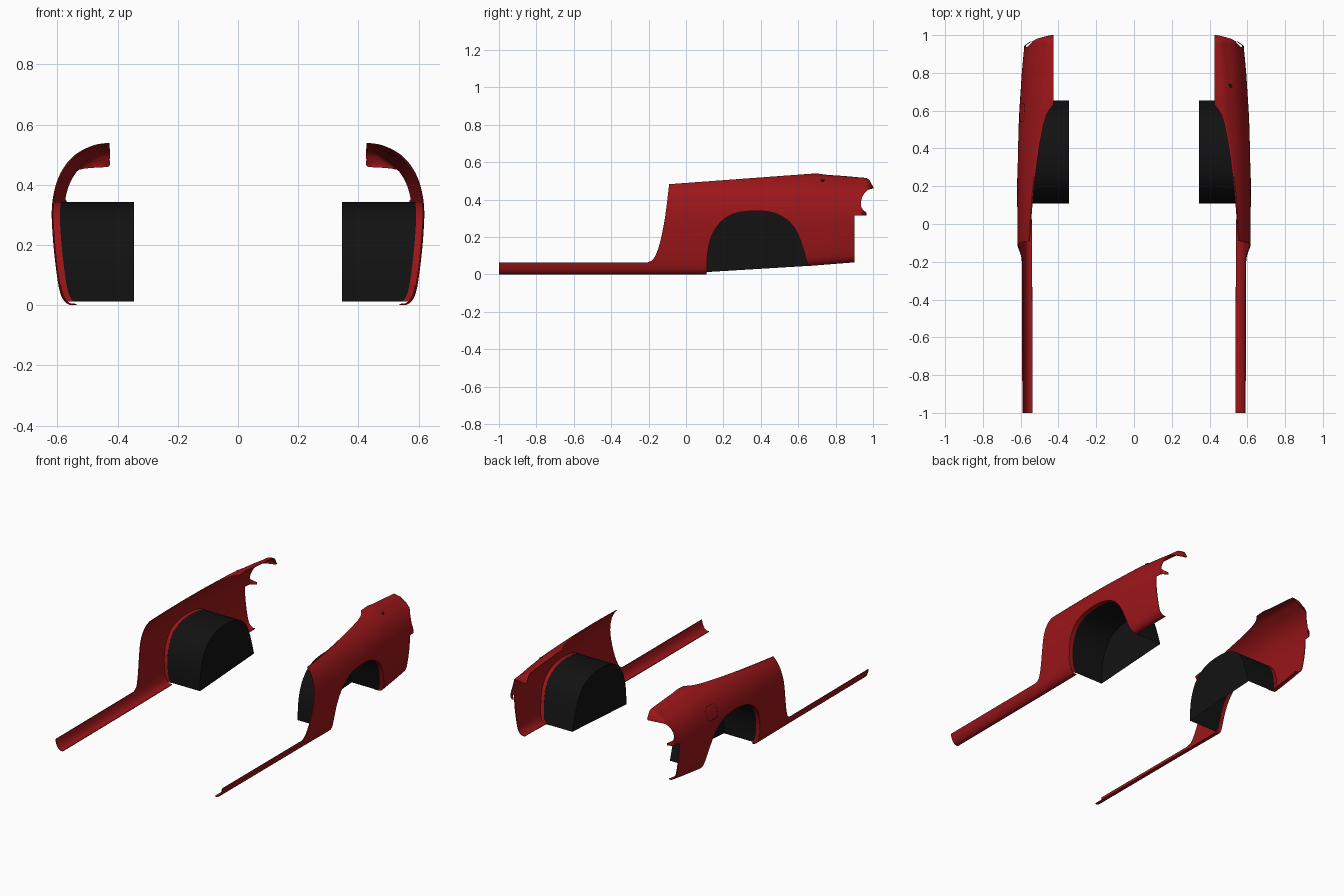
import bpy, math

if "Cube" in bpy.data.objects:
    bpy.data.objects.remove(bpy.data.objects["Cube"])


def material(name, rgb):
    m = bpy.data.materials.new(name)
    m.diffuse_color = (*rgb, 1)
    m.use_nodes = True
    m.node_tree.nodes["Principled BSDF"].inputs["Base Color"].default_value = m.diffuse_color
    return m


RED = material("red_paint", (0.33, 0.008, 0.01))
BLACK = material("black_plastic", (0.006, 0.006, 0.006))


def smooth_line(pts, n=4):
    """Catmull-Rom curve through 2D points."""
    p = [pts[0]] + list(pts) + [pts[-1]]
    out = []
    for i in range(1, len(p) - 2):
        a, b, c, d = p[i - 1:i + 3]
        for k in range(n):
            t = k / n
            out.append(tuple(0.5 * (2 * b[j] + (c[j] - a[j]) * t
                       + (2 * a[j] - 5 * b[j] + 4 * c[j] - d[j]) * t * t
                       + (3 * b[j] - a[j] - 3 * c[j] + d[j]) * t ** 3) for j in (0, 1)))
    return out + [tuple(pts[-1])]


def lerp(table, v):
    """Piecewise linear lookup in sorted (key, value) pairs."""
    if v <= table[0][0]:
        return table[0][1]
    for (a, fa), (b, fb) in zip(table, table[1:]):
        if v <= b:
            return fa + (fb - fa) * (v - a) / (b - a)
    return table[-1][1]


def new_object(name, verts, faces, mat):
    me = bpy.data.meshes.new(name)
    me.from_pydata(verts, [], faces)
    me.update()
    ob = bpy.data.objects.new(name, me)
    bpy.context.collection.objects.link(ob)
    if mat:
        me.materials.append(mat)
    return ob


def loft(name, rows, mat, extra=()):
    n = len(rows[0])
    faces = [(i * n + j, i * n + j + 1, (i + 1) * n + j + 1, (i + 1) * n + j)
             for i in range(len(rows) - 1) for j in range(n - 1)]
    return new_object(name, [v for r in rows for v in r], faces + list(extra), mat)


def finish(ob, angle=35):
    """Apply modifiers and smooth the surface."""
    bpy.ops.object.select_all(action='DESELECT')
    ob.select_set(True)
    bpy.context.view_layer.objects.active = ob
    bpy.ops.object.convert(target='MESH')
    bpy.ops.object.shade_smooth_by_angle(angle=math.radians(angle))


def thicken(ob, t):
    s = ob.modifiers.new("thickness", 'SOLIDIFY')
    s.thickness, s.offset = t, 0


def mirror(ob):
    ob.modifiers.new("mirror", 'MIRROR').use_mirror_merge = False


# Body cross-section (x, z) and how it changes along the length
SECTION = smooth_line([(.543, .003), (.562, .004), (.58, .02), (.592, .05), (.602, .11),
                       (.612, .2), (.617, .29), (.614, .35), (.600, .41), (.575, .46),
                       (.538, .50), (.485, .53), (.427, .538)], 4)
SHIFT = [(-1, -.006), (-.25, -.004), (.2, 0), (.4, -.003), (.6, -.012), (.8, -.025), (.93, -.037)]
TOP = [(.7, .538), (.76, .530), (.83, .526), (.965, .514), (.98, .503), (1.0, .465)]
BOTTOM = [(.1, 0), (.65, .045), (.9, .065)]
CAP = [(.93, .62), (.94, .585), (.95, .570), (.965, .547), (.98, .51), (.99, .475), (1.0, .43)]


def section(y):
    out = []
    for x, z in SECTION:
        x += lerp(SHIFT, y) * min(1, (x - .425) / .1)
        if z > .3:
            z = .3 + (z - .3) * (lerp(TOP, y) - .3) / .238
        else:
            z += lerp(BOTTOM, y) * (1 - z / .3)
        out.append((min(x, lerp(CAP, y)), y, z))
    return out


def skin_x(y, z):
    return lerp([(p[2], p[0]) for p in section(y)], z)


# Side outline (y, z) that trims the skin
ARCH = smooth_line([(.11, .012), (.111, .08), (.122, .16), (.15, .235), (.20, .295), (.27, .33),
                    (.37, .342), (.46, .333), (.53, .302), (.58, .252), (.61, .19),
                    (.63, .13), (.645, .08), (.655, .045)], 4)
FRONT = smooth_line([(-.205, .065), (-.175, .082), (-.15, .135), (-.13, .21), (-.11, .32), (-.09, .483)])
LAMP = smooth_line([(1.0, .46), (.97, .45), (.945, .42), (.935, .38), (.942, .352), (.965, .33)])
outline = ([(-1.05, -.05), (-1.05, .065)] + FRONT + [(.70, .541), (.70, .6), (1.05, .6), (1.05, .46)]
           + LAMP + [(.965, .315), (.90, .315), (.90, -.05), (.656, -.05)] + ARCH[::-1] + [(.11, -.05)])
n = len(outline)
trim = new_object("trim_helper", [(.3, *p) for p in outline] + [(.8, *p) for p in outline],
                  [tuple(range(n))[::-1], tuple(range(n, 2 * n))]
                  + [(i, (i + 1) % n, n + (i + 1) % n, n + i) for i in range(n)], None)
trim.hide_render = True

# Quarter panels with sills
stations = [-1, -.8, -.6, -.4] + [-.25 + .05 * i for i in range(24)] + \
           [.93, .94, .95, .957, .965, .972, .98, .985, .99, .995, 1.0]
panel = loft("quarter_panels", [section(y) for y in stations], RED)
thicken(panel, .004)
b = panel.modifiers.new("trim", 'BOOLEAN')
b.operation, b.solver, b.object = 'INTERSECT', 'EXACT', trim
mirror(panel)
finish(panel)
bpy.data.objects.remove(trim)

# Rolled wheel arch lips
lip = loft("wheel_arch_lips", [[(skin_x(y, z) - d, y, z) for y, z in ARCH] for d in (0, .025)], RED)
thicken(lip, .003)
mirror(lip)
finish(lip)

# Wheel arch liners: open below and outside, closed on the inner side
m = len(ARCH)
liner = loft("wheel_arch_liners", [[(skin_x(y, z) - .01, y, z + .001) for y, z in ARCH],
                                   [(.345, y, z + .001) for y, z in ARCH]], BLACK,
             [tuple(range(m, 2 * m))])
mirror(liner)
finish(liner)

# Filler flap gap on the left panel
ring = []
for i in range(48):
    a = 2 * math.pi * i / 48
    c, s = math.cos(a), math.sin(a)
    y, z = .59 + .05 * math.copysign(abs(c) ** .5, c), .395 + .042 * math.copysign(abs(s) ** .5, s)
    ring.append((-skin_x(y, z) - .001, y, z))
cu = bpy.data.curves.new("filler_flap_gap", 'CURVE')
cu.dimensions, cu.bevel_depth, cu.bevel_resolution = '3D', .0017, 1
sp = cu.splines.new('POLY')
sp.points.add(len(ring) - 1)
sp.use_cyclic_u = True
for p, v in zip(sp.points, ring):
    p.co = (*v, 1)
cu.materials.append(BLACK)
bpy.context.collection.objects.link(bpy.data.objects.new("filler_flap_gap", cu))

# Aerial hole on the right panel
top_z = lerp(sorted((p[0], p[2]) for p in section(.73) if p[2] > .3), .51)
bpy.ops.mesh.primitive_cylinder_add(vertices=20, radius=.011, depth=.008, location=(.51, .73, top_z),
                                    rotation=(0, math.radians(25), 0))
hole = bpy.context.object
hole.name = "aerial_hole"
hole.data.materials.append(BLACK)
